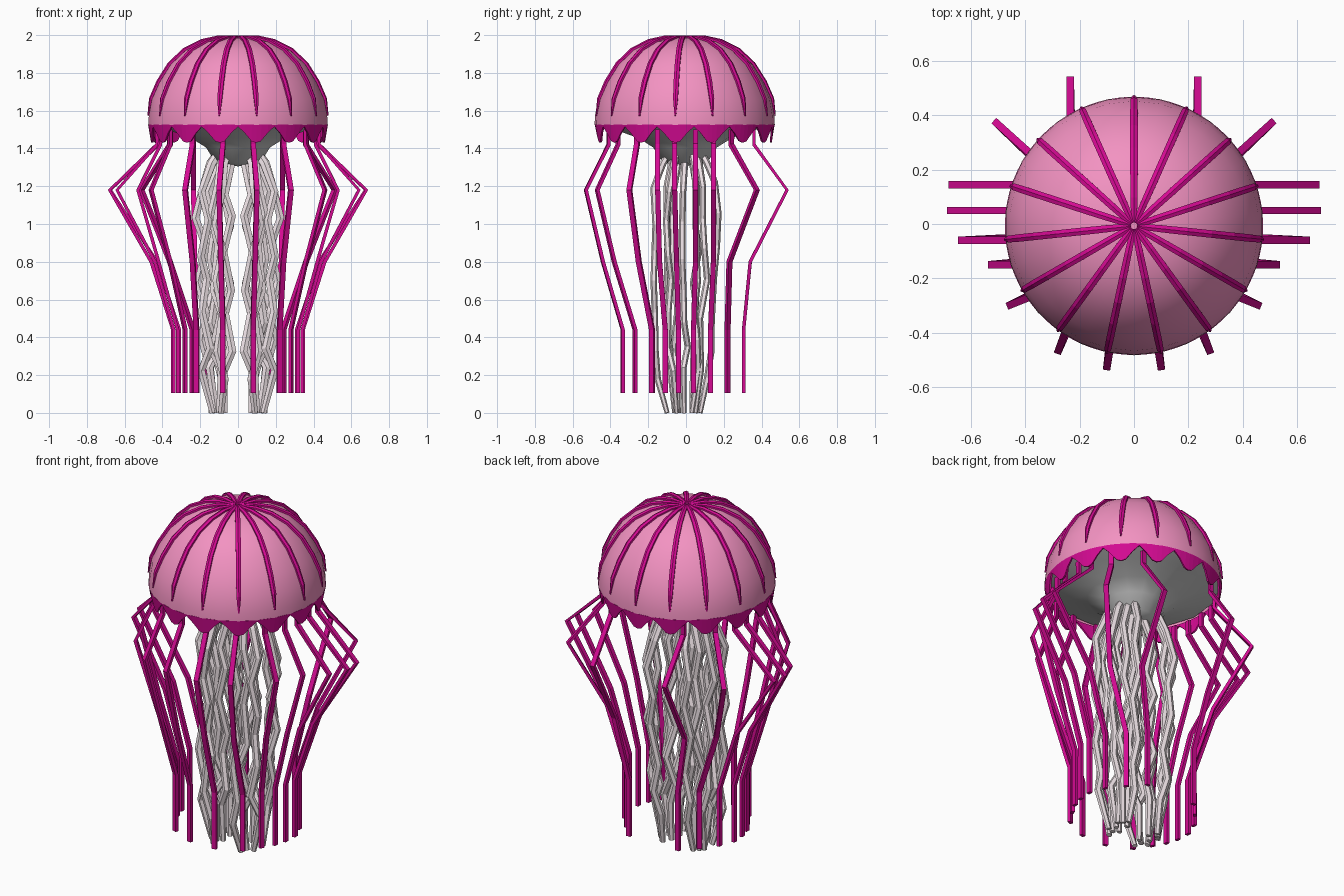
import bpy, bmesh, math, random
from mathutils import Vector

if "Cube" in bpy.data.objects:
    bpy.data.objects.remove(bpy.data.objects["Cube"])

random.seed(4)
RIBS = 15
STEP = 2 * math.pi / RIBS
BELL_Y = -0.007


def material(name, rgb):
    m = bpy.data.materials.new(name)
    m.diffuse_color = (*rgb, 1)
    m.use_nodes = True
    m.node_tree.nodes["Principled BSDF"].inputs["Base Color"].default_value = m.diffuse_color
    return m


PINK = material("pink", (0.90, 0.29, 0.54))
MAGENTA = material("magenta", (0.66, 0.003, 0.29))
PALE = material("pale", (0.86, 0.77, 0.80))
LIGHT = material("light", (0.80, 0.79, 0.79))


def finish(name, bm, mat=None, smooth=None, centre=None):
    bmesh.ops.recalc_face_normals(bm, faces=bm.faces)
    if centre:  # open shells: make every face look away from this point
        c = Vector(centre)
        for f in bm.faces:
            f.normal_update()
            if f.normal.dot(f.calc_center_median() - c) < 0:
                f.normal_flip()
    me = bpy.data.meshes.new(name)
    bm.to_mesh(me)
    bm.free()
    ob = bpy.data.objects.new(name, me)
    bpy.context.collection.objects.link(ob)
    if mat:
        me.materials.append(mat)
    if smooth:
        bpy.ops.object.select_all(action='DESELECT')
        bpy.context.view_layer.objects.active = ob
        ob.select_set(True)
        bpy.ops.object.shade_smooth_by_angle(angle=math.radians(smooth))
    return ob


def polar(r, a, z):
    return Vector((r * math.cos(a), r * math.sin(a) + BELL_Y, z))


def lathe(bm, profile, sides):
    # profile ends on the axis
    rings = [[bm.verts.new(polar(r, math.pi / 2 + i * 2 * math.pi / sides, z))
              for i in range(sides)] for r, z in profile[:-1]]
    pole = bm.verts.new((0, BELL_Y, profile[-1][1]))
    for i in range(sides):
        j = (i + 1) % sides
        for a, b in zip(rings, rings[1:]):
            bm.faces.new((a[i], a[j], b[j], b[i]))
        bm.faces.new((rings[-1][i], rings[-1][j], pole))


def sweep(bm, path, side, width, depth, sides=4, scales=None):
    # tube along a path, its wide axis held along "side"
    path = [Vector(p) for p in path]
    rings = []
    for k, p in enumerate(path):
        t = (path[min(k + 1, len(path) - 1)] - path[max(k - 1, 0)]).normalized()
        n = t.cross(side).normalized()
        s = n.cross(t).normalized()
        f = scales[k] if scales else 1
        q = math.sqrt(2) if sides == 4 else 1
        ring = []
        for i in range(sides):
            a = (i + 0.5) * 2 * math.pi / sides
            ring.append(bm.verts.new(p + f * q / 2 * (s * width * math.cos(a) + n * depth * math.sin(a))))
        rings.append(ring)
    for a, b in zip(rings, rings[1:]):
        for i in range(sides):
            j = (i + 1) % sides
            bm.faces.new((a[i], a[j], b[j], b[i]))
    bm.faces.new(rings[0])
    bm.faces.new(rings[-1])


# bell dome
dome = [(0.477, 1.525), (0.475, 1.57), (0.46, 1.66), (0.42, 1.75), (0.36, 1.845),
        (0.28, 1.92), (0.19, 1.965), (0.10, 1.985), (0, 1.988)]
bm = bmesh.new()
lathe(bm, dome, RIBS * 2)
finish("bell", bm, PINK, 40, (0, 0, 1.5))

# pale bowl closing the bell from below, with a short central stem
bm = bmesh.new()
lathe(bm, [(0.468, 1.535), (0.38, 1.50), (0.25, 1.455), (0.17, 1.405),
           (0.12, 1.325), (0, 1.305)], RIBS)
finish("bell_underside", bm, LIGHT, 80, (0, 0, 1.7))

# ribs following the dome, tapering at the rim
bm = bmesh.new()
for i in range(RIBS):
    a = math.pi / 2 + i * STEP
    path = [polar(r + 0.004, a, z + 0.003) for r, z in dome[1:-1]] + [polar(0.012, a, 1.99)]
    sweep(bm, path, polar(1, a + math.pi / 2, 0), 0.032, 0.022, 6,
          [0.3, 0.9, 1, 1, 1, 1, 0.95, 0.75])
finish("bell_ribs", bm, MAGENTA)

# scalloped fringe of blunt triangular flaps
bm = bmesh.new()
for i in range(RIBS):
    a = math.pi / 2 + i * STEP
    half = [(-0.5, 1.515), (-0.32, 1.482), (-0.13, 1.438), (0, 1.43)]
    edge = half + [(-u, z) for u, z in half[-2::-1]]
    low = [bm.verts.new(polar(0.475 - (1.525 - z) * 0.15, a + u * STEP, z)) for u, z in edge]
    top = [bm.verts.new(polar(0.476, a + u * STEP, 1.526)) for u, z in edge]
    for k in range(len(edge) - 1):
        bm.faces.new((low[k], low[k + 1], top[k + 1], top[k]))
bmesh.ops.remove_doubles(bm, verts=bm.verts, dist=0.0005)
fringe = finish("bell_fringe", bm, MAGENTA, None, (0, 0, 1.5))
mod = fringe.modifiers.new("thickness", 'SOLIDIFY')
mod.thickness = 0.01

# outer tentacles: top, elbow, middle and end positions in plan, mirrored in x
tentacles = [
    ((0.08, -0.41), (0.10, -0.53), (0.09, -0.44), (0.08, -0.335)),
    ((0.24, -0.36), (0.28, -0.47), (0.24, -0.38), (0.22, -0.27)),
    ((0.36, -0.26), (0.46, -0.30), (0.36, -0.25), (0.28, -0.18)),
    ((0.41, -0.15), (0.53, -0.15), (0.42, -0.14), (0.32, -0.11)),
    ((0.43, -0.06), (0.64, -0.06), (0.44, -0.05), (0.34, -0.04)),
    ((0.43, 0.05), (0.68, 0.05), (0.46, 0.05), (0.345, 0.04)),
    ((0.42, 0.145), (0.675, 0.145), (0.43, 0.145), (0.31, 0.13)),
    ((0.36, 0.24), (0.51, 0.375), (0.36, 0.23), (0.24, 0.22)),
    ((0.235, 0.36), (0.235, 0.535), (0.23, 0.34), (0.16, 0.305)),
]
bm = bmesh.new()
for top, elbow, mid, end in tentacles:
    for s in (1, -1):
        plan = [top, top, elbow, mid, end, end]
        path = [(s * x, y, z) for (x, y), z in zip(plan, (1.5, 1.42, 1.18, 0.8, 0.44, 0.105))]
        d = Vector((s * (elbow[0] - top[0]), elbow[1] - top[1], 0))
        sweep(bm, path, Vector((-d.y, d.x, 0)).normalized(), 0.027, 0.018)
finish("outer_tentacles", bm, MAGENTA)

# zigzag central arms, mirrored in x: foot, bulge position in plan
arms = [((0.07, -0.04), (0.05, -0.06)), ((0.075, 0.03), (0.055, 0.05)),
        ((0.09, -0.10), (0.10, -0.175)), ((0.10, 0.075), (0.11, 0.16)),
        ((0.115, -0.01), (0.13, -0.01)), ((0.135, -0.05), (0.185, -0.09)),
        ((0.14, 0.03), (0.195, 0.06)), ((0.10, -0.06), (0.12, -0.11)),
        ((0.12, 0.05), (0.14, 0.10))]
heights = [1.38, 1.32, 1.19, 1.02, 0.85, 0.68, 0.5, 0.35, 0.2, 0.0]
blend = [0.4, 0.65, 0.95, 1, 1, 0.9, 0.85, 0.7, 0.6, 0]
bm = bmesh.new()
for k, (foot, bulge) in enumerate(arms):
    path = []
    for i, (z, b) in enumerate(zip(heights, blend)):
        inner = 1 < i < 9
        wob = 0.026 * (-1) ** (i + k // 2) * random.uniform(0.4, 1.2) if inner else 0
        x = foot[0] + (bulge[0] - foot[0]) * b + wob
        y = foot[1] + (bulge[1] - foot[1]) * b + wob * random.uniform(-0.8, 0.8)
        if i < 2:
            x, y = bulge[0] * (0.55, 0.75)[i], bulge[1] * (0.5, 0.7)[i]
        path.append(Vector((max(x, 0.025), y, z + (random.uniform(-0.04, 0.04) if inner else 0))))
    for s in (1, -1):
        sweep(bm, [(s * p.x, p.y, p.z) for p in path], Vector((1, 0, 0)), 0.046, 0.034, 6,
              [1, 1.1, 1, 1, 1, 1, 1, 1, 1, 0.75])
finish("central_arms", bm, PALE)
